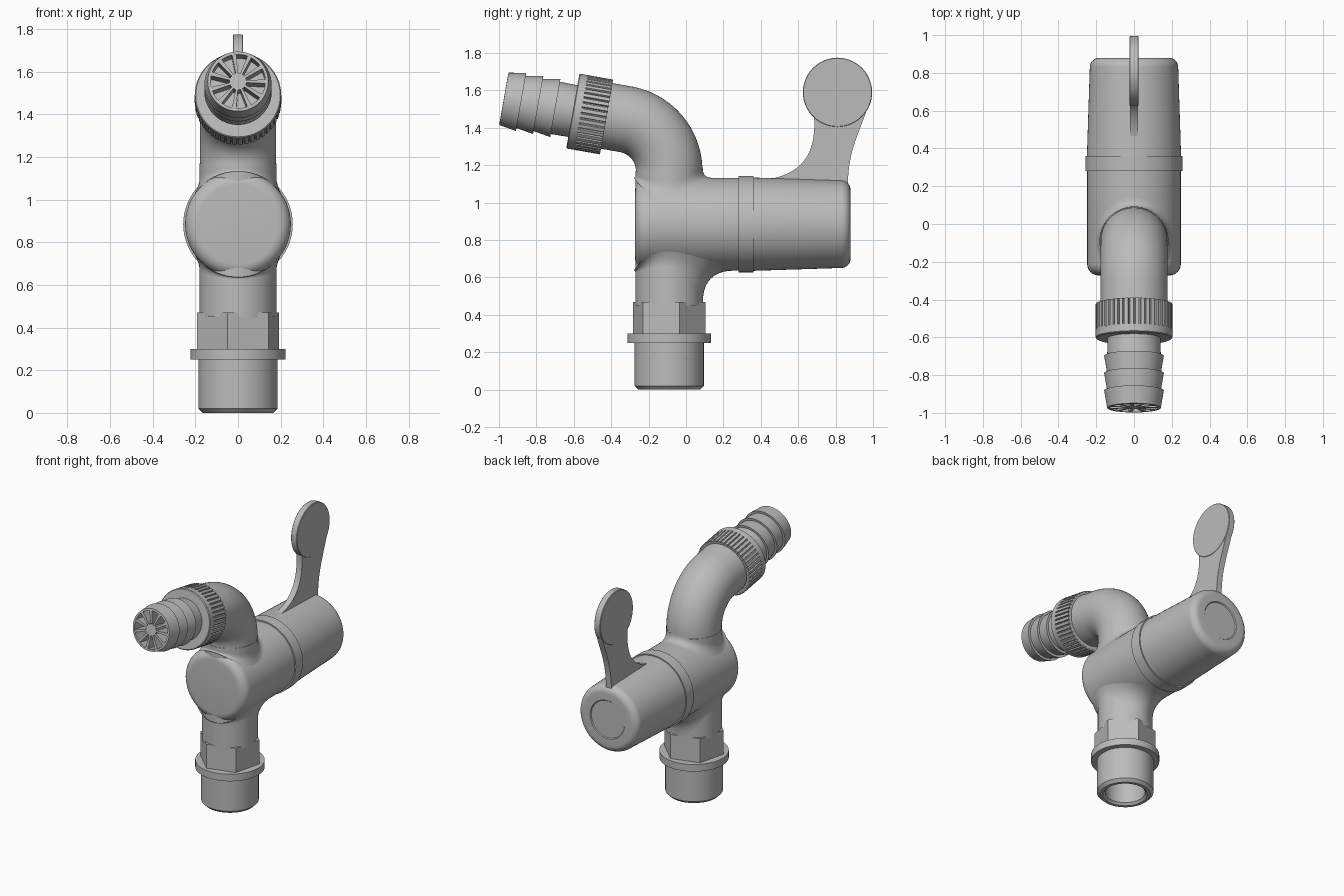
import bpy, bmesh
from math import sin, cos, pi, radians, sqrt
from mathutils import Matrix, Vector
from mathutils.geometry import interpolate_bezier

if "Cube" in bpy.data.objects:
    bpy.data.objects.remove(bpy.data.objects["Cube"])

grey = bpy.data.materials.new("grey_plastic")
grey.use_nodes = True
colour = (0.5, 0.5, 0.5, 1)
grey.diffuse_color = colour
grey.node_tree.nodes["Principled BSDF"].inputs["Base Color"].default_value = colour

N = 64
COLUMN_Y, COLUMN_R = -0.09, 0.18
BODY_Z, BODY_R = 0.885, 0.248


def finish(name, bm, matrix=Matrix()):
    bmesh.ops.remove_doubles(bm, verts=bm.verts, dist=1e-5)
    bmesh.ops.recalc_face_normals(bm, faces=bm.faces)
    mesh = bpy.data.meshes.new(name)
    bm.to_mesh(mesh)
    bm.free()
    mesh.transform(matrix)
    mesh.materials.append(grey)
    ob = bpy.data.objects.new(name, mesh)
    bpy.context.collection.objects.link(ob)
    bpy.ops.object.select_all(action='DESELECT')
    ob.select_set(True)
    bpy.context.view_layer.objects.active = ob
    bpy.ops.object.shade_smooth_by_angle(angle=radians(32))
    return ob


def loft(name, rings, matrix=Matrix()):
    """Skin a list of closed rings."""
    bm = bmesh.new()
    loops = [[bm.verts.new(p) for p in ring] for ring in rings]
    for a, b in zip(loops, loops[1:]):
        for i in range(len(a)):
            j = (i + 1) % len(a)
            bm.faces.new((a[i], a[j], b[j], b[i]))
    return finish(name, bm, matrix)


def circle(r, z, n=N, start=0.0):
    return [(r * cos(start + 2 * pi * i / n), r * sin(start + 2 * pi * i / n), z) for i in range(n)]


def lathe(name, profile, matrix=Matrix(), n=N, start=0.0):
    return loft(name, [circle(r, z, n, start) for r, z in profile], matrix)


def rounded(r, z, f, direction):
    """Profile of a rounded rim; direction +1 closes upward, -1 opens upward."""
    arc = [(r - f + f * cos(t * pi / 16), z + direction * (f * sin(t * pi / 16) - f)) for t in range(9)]
    return arc if direction > 0 else arc[::-1]


def prism(name, outline, depth, matrix=Matrix()):
    """Extrude a flat outline evenly both ways along local z."""
    bm = bmesh.new()
    face = bm.faces.new([bm.verts.new((x, y, -depth / 2)) for x, y in outline])
    ext = bmesh.ops.extrude_face_region(bm, geom=[face])
    bmesh.ops.translate(bm, vec=(0, 0, depth), verts=[v for v in ext["geom"] if isinstance(v, bmesh.types.BMVert)])
    return finish(name, bm, matrix)


column = Matrix.Translation((0, COLUMN_Y, 0))
barrel = Matrix.Translation((0, 0, BODY_Z)) @ Matrix.Rotation(-pi / 2, 4, 'X')
outlet = Matrix.Translation((0, -0.605, 1.49)) @ Matrix.Rotation(radians(80), 4, 'X')

# Inlet: hollow pipe, flange, hexagon and column
lathe("inlet_pipe", [(0, 0.24), (0.13, 0.24), (0.13, 0.015), (0.145, 0), (0.165, 0),
                     (0.185, 0.02), (0.185, 0.27)], column)
lathe("inlet_flange", [(0, 0.25), (0.223, 0.25), (0.223, 0.3), (0, 0.3)], column)
lathe("hex_collar", [(0, 0.29), (0.2, 0.29), (0.2, 0.47), (0, 0.47)], column, 6, radians(16))
lathe("column", [(COLUMN_R, 0.45), (COLUMN_R, 1.17)], column)

# Horizontal barrel, ring and turning cap
lathe("barrel", [(0, -0.272)] + rounded(BODY_R, -0.272, 0.06, -1) + [(BODY_R, 0.3)], barrel)
lathe("barrel_ring", [(0.24, 0.28), (0.257, 0.28), (0.257, 0.36), (0.24, 0.36)], barrel)
lathe("turning_cap", [(0.25, 0.34)] + rounded(0.234, 0.88, 0.05, 1)
      + [(0.135, 0.88), (0.13, 0.874), (0, 0.874)], barrel)


# Blends between column and barrel
def blend(name, side, back):
    profiles = []
    for i in range(N):
        t = 2 * pi * i / N
        c, s = cos(t), sin(t)
        f = 0.05 + (back - 0.05) * s * s if s > 0 else 0.05 - 0.04 * s * s

        def point(d, lift=0.0):
            x = d * c
            h = sqrt(max(BODY_R ** 2 - x * x, 0)) + lift
            return Vector((x, COLUMN_Y + d * s, BODY_Z + side * h))
        a, b, e = point(COLUMN_R, f), point(COLUMN_R), point(COLUMN_R + f)
        profiles.append([a * (1 - u) ** 2 + b * 2 * u * (1 - u) + e * u * u for u in [k / 10 for k in range(11)]])
    loft(name, list(zip(*profiles)))


blend("lower_blend", -1, 0.17)
blend("upper_blend", 1, 0.05)

# Bent spout
BEND, TUBE = 0.28, 0.178
rings = []
for k in range(26):
    a = radians(min(k, 24) * 80 / 24)
    m = Matrix.Translation((0, COLUMN_Y - BEND * (1 - cos(a)), 1.17 + BEND * sin(a))) @ Matrix.Rotation(a, 4, 'X')
    rings.append([m @ Vector(p) for p in circle(TUBE, 0.15 if k == 25 else 0)])
loft("spout_bend", rings)

# Ribbed nut with a plain collar
TEETH = 44
gear = []
for i in range(TEETH):
    for r, off in ((0.193, 0.0), (0.203, 0.1), (0.203, 0.75), (0.193, 0.85)):
        t = 2 * pi * (i + off) / TEETH
        gear.append((r * cos(t), r * sin(t)))
prism("nut_ribs", gear, 0.143, outlet @ Matrix.Translation((0, 0, -0.1115)))
lathe("nut_collar", [(0, -0.045), (0.203, -0.045), (0.203, -0.005), (0.198, 0), (0, 0)], outlet)

# Hose barb with an open tip
barb = [(0.14, -0.02)]
for s in (0.095, 0.188, 0.281):
    barb += [(0.142, s), (0.158, s), (0.142, s + 0.093)]
barb += [(0.128, 0.375), (0.128, 0.27), (0, 0.27)]
lathe("hose_barb", barb, outlet)

# Spokes and hub inside the tip
lathe("spoke_hub", [(0.04, 0.27), (0.04, 0.374), (0, 0.374)], outlet, 32)
spoke = [(0.03, -0.005), (0.132, -0.01), (0.132, 0.01), (0.03, 0.005)]
for i in range(11):
    prism("spoke", spoke, 0.1, outlet @ Matrix.Translation((0, 0, 0.323)) @ Matrix.Rotation(2 * pi * i / 11, 4, 'Z'))

# Lever: curved stem and round thumb disc, local x = y and local y = z
side = Matrix(((0, 0, 1, 0), (1, 0, 0, 0), (0, 1, 0, 0), (0, 0, 0, 1)))


def curve(*pts):
    a, b, c, d = [Vector(p) for p in pts]
    return [tuple(p)[:2] for p in interpolate_bezier(a, b, c, d, 16)]


stem = curve((0.4, 1.12), (0.6, 1.14), (0.7, 1.24), (0.685, 1.46))
stem += curve((0.965, 1.49), (0.92, 1.36), (0.87, 1.28), (0.865, 1.1))
prism("lever_stem", stem, 0.042, side)
lathe("lever_disc", [(0, -0.0235), (0.182, -0.0235), (0.185, -0.02), (0.185, 0.02), (0.182, 0.0235), (0, 0.0235)],
      side @ Matrix.Translation((0.81, 1.59, 0)))
